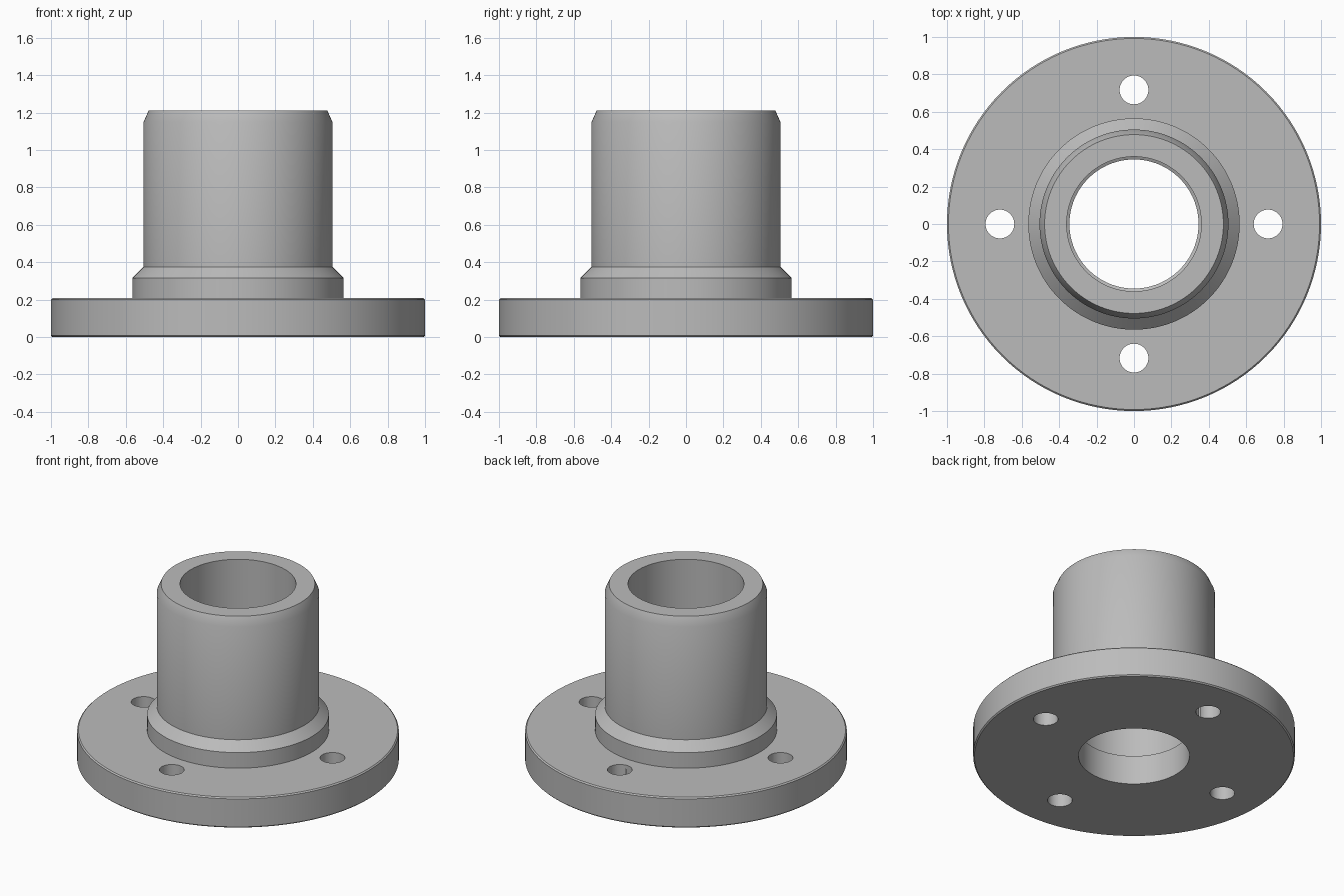
import bpy, bmesh, math

cube = bpy.data.objects.get("Cube")
if cube:
    bpy.data.objects.remove(cube, do_unlink=True)

SEGMENTS = 128

# Plain grey metal
grey = bpy.data.materials.new("grey metal")
grey.use_nodes = True
colour = (0.5, 0.5, 0.5, 1)
grey.diffuse_color = colour
grey.node_tree.nodes["Principled BSDF"].inputs["Base Color"].default_value = colour


def lathe(name, profile):
    """Spin a closed (radius, height) outline around z."""
    bm = bmesh.new()
    rings = []
    for r, z in profile:
        rings.append([bm.verts.new((r * math.cos(a), r * math.sin(a), z))
                      for a in (math.tau * i / SEGMENTS for i in range(SEGMENTS))])
    for lower, upper in zip(rings, rings[1:] + rings[:1]):
        for i in range(SEGMENTS):
            j = (i + 1) % SEGMENTS
            bm.faces.new((lower[i], lower[j], upper[j], upper[i]))
    bmesh.ops.recalc_face_normals(bm, faces=bm.faces)
    mesh = bpy.data.meshes.new(name)
    bm.to_mesh(mesh)
    bm.free()
    obj = bpy.data.objects.new(name, mesh)
    bpy.context.collection.objects.link(obj)
    mesh.materials.append(grey)
    return obj


# Flange, stepped collar and chamfered tube with a slightly stepped bore
body = lathe("flanged_hub", [
    (0.345, 0), (0.992, 0), (1, 0.008), (1, 0.2), (0.992, 0.208),   # flange
    (0.565, 0.208), (0.565, 0.315), (0.505, 0.375),                 # collar
    (0.505, 1.15), (0.478, 1.21),                                   # tube
    (0.36, 1.21), (0.36, 0.208), (0.345, 0.2),                      # bore
])

# Four bolt holes through the flange
for k in range(4):
    angle = k * math.pi / 2
    bpy.ops.mesh.primitive_cylinder_add(
        vertices=48, radius=0.077, depth=0.6,
        location=(0.717 * math.cos(angle), 0.717 * math.sin(angle), 0.1))
    cutter = bpy.context.object
    cutter.name = "bolt_hole_cutter"
    cutter.hide_render = True
    cutter.data.materials.append(grey)
    bpy.ops.object.select_all(action='DESELECT')
    bpy.context.view_layer.objects.active = body
    body.select_set(True)
    cut = body.modifiers.new("bolt hole", 'BOOLEAN')
    cut.operation = 'DIFFERENCE'
    cut.solver = 'EXACT'
    cut.object = cutter
    bpy.ops.object.modifier_apply(modifier=cut.name)
    bpy.data.objects.remove(cutter, do_unlink=True)

# Smooth walls, crisp edges
bpy.ops.object.select_all(action='DESELECT')
body.select_set(True)
bpy.context.view_layer.objects.active = body
bpy.ops.object.shade_smooth_by_angle(angle=math.radians(25))
